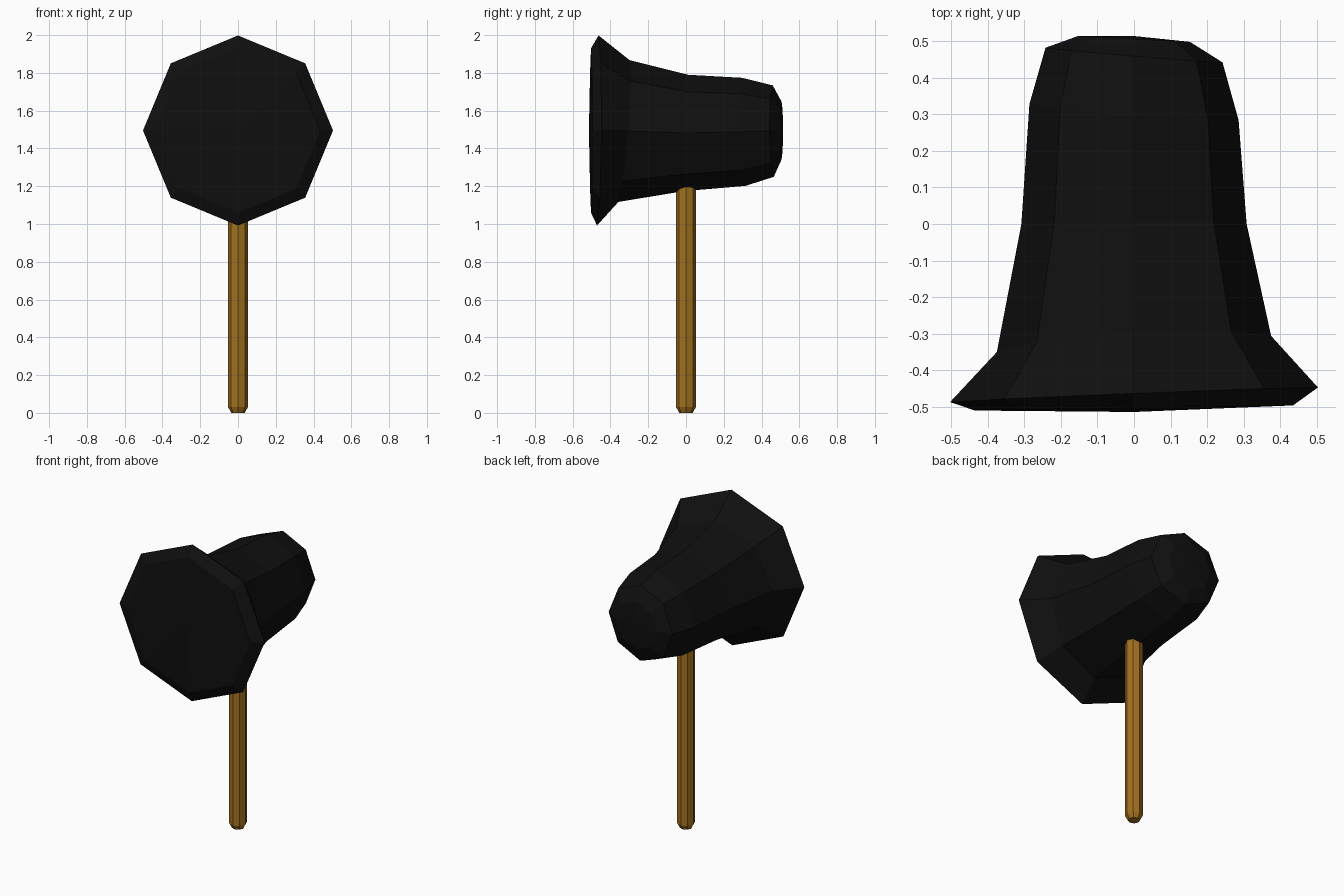
import bpy, bmesh, math

if "Cube" in bpy.data.objects:
    bpy.data.objects.remove(bpy.data.objects["Cube"])

SIDES = 8


def material(name, rgb):
    m = bpy.data.materials.new(name)
    m.diffuse_color = (*rgb, 1)
    m.use_nodes = True
    m.node_tree.nodes["Principled BSDF"].inputs["Base Color"].default_value = m.diffuse_color
    return m


def loft(name, rings, mat, start=None, end=None):
    """Skin rings of points; close each end with a flat cap or a fan to a point."""
    bm = bmesh.new()
    loops = [[bm.verts.new(p) for p in ring] for ring in rings]
    for a, b in zip(loops, loops[1:]):
        for i in range(SIDES):
            j = (i + 1) % SIDES
            bm.faces.new((a[i], a[j], b[j], b[i]))
    for loop, tip in ((loops[0], start), (loops[-1], end)):
        if tip is None:
            bm.faces.new(loop)
        else:
            c = bm.verts.new(tip)
            for i in range(SIDES):
                bm.faces.new((loop[i], loop[(i + 1) % SIDES], c))
    bmesh.ops.recalc_face_normals(bm, faces=bm.faces[:])
    mesh = bpy.data.meshes.new(name)
    bm.to_mesh(mesh)
    bm.free()
    mesh.materials.append(mat)
    ob = bpy.data.objects.new(name, mesh)
    bpy.context.collection.objects.link(ob)
    return ob


def circle():
    return [(math.cos(t), math.sin(t)) for t in
            (2 * math.pi * i / SIDES for i in range(SIDES))]


black = material("black iron", (0.0048, 0.0048, 0.0048))
wood = material("brown wood", (0.36, 0.165, 0.014))

# Flared hammer head, front to back: y, radius, centre z, y lean across x, y lean across z
profile = [
    (-0.503, 0.435, 1.495, 0.007, 0.0),
    (-0.467, 0.503, 1.495, 0.020, 0.004),
    (-0.328, 0.375, 1.492, 0.022, 0.030),
    (0.000, 0.308, 1.482, 0.000, 0.010),
    (0.306, 0.286, 1.488, -0.022, -0.010),
    (0.462, 0.242, 1.492, -0.020, -0.003),
    (0.506, 0.153, 1.495, -0.008, 0.0),
]
head_rings = [[(r * c, y + lx * c + lz * s, zc + r * s) for c, s in circle()]
              for y, r, zc, lx, lz in profile]
loft("hammer_head", head_rings, black, (0, -0.514, 1.495), (0, 0.514, 1.495))

# Handle with a chamfered foot
handle_rings = [[(r * c, r * s, z) for c, s in circle()]
                for z, r in ((0, 0.036), (0.03, 0.052), (1.22, 0.052))]
loft("handle", handle_rings, wood)
